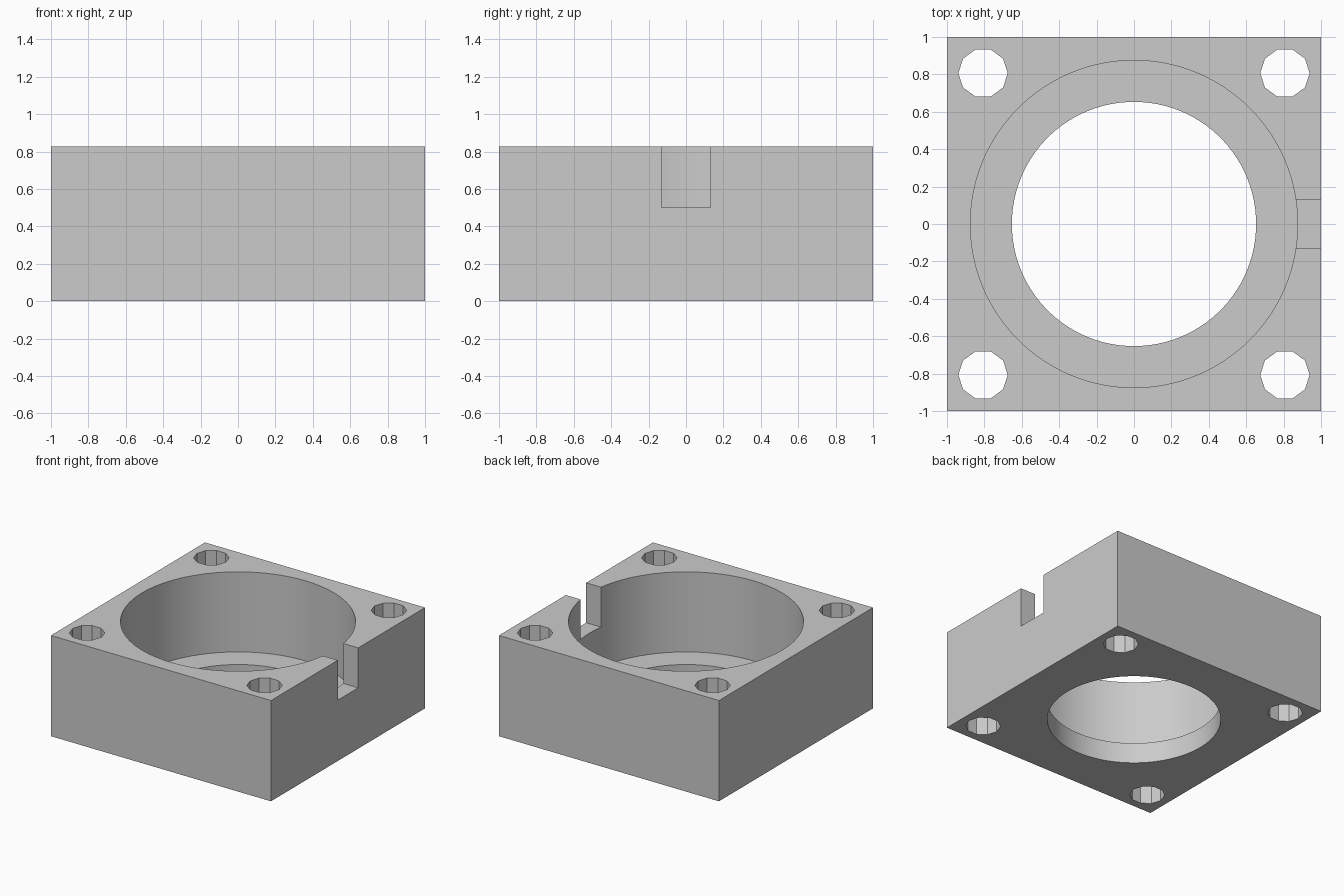
import bpy
import math

if "Cube" in bpy.data.objects:
    bpy.data.objects.remove(bpy.data.objects["Cube"], do_unlink=True)

HEIGHT = 0.828
LEDGE = 0.17        # height of the floor inside the wide bore
SLOT_FLOOR = 0.5
HOLE_POS = 0.807

grey = bpy.data.materials.new("light grey")
grey.use_nodes = True
colour = (0.6, 0.6, 0.6, 1)
grey.diffuse_color = colour
grey.node_tree.nodes["Principled BSDF"].inputs["Base Color"].default_value = colour


def box(name, x0, x1, y0, y1, z0, z1):
    bpy.ops.mesh.primitive_cube_add(
        size=1, location=((x0 + x1) / 2, (y0 + y1) / 2, (z0 + z1) / 2))
    ob = bpy.context.object
    ob.name = name
    ob.scale = (x1 - x0, y1 - y0, z1 - z0)
    bpy.ops.object.transform_apply(location=True, rotation=False, scale=True)
    return ob


def cylinder(name, radius, sides, x, y, z0, z1):
    # turned so that a corner lies on the x axis
    bpy.ops.mesh.primitive_cylinder_add(
        vertices=sides, radius=radius, depth=z1 - z0,
        location=(x, y, (z0 + z1) / 2), rotation=(0, 0, math.pi / 2))
    ob = bpy.context.object
    ob.name = name
    bpy.ops.object.transform_apply(location=True, rotation=True, scale=True)
    return ob


def cut(target, cutter):
    cutter.hide_render = True
    mod = target.modifiers.new(cutter.name, "BOOLEAN")
    mod.operation = "DIFFERENCE"
    mod.solver = "EXACT"
    mod.object = cutter
    bpy.context.view_layer.objects.active = target
    bpy.ops.object.modifier_apply(modifier=mod.name)
    bpy.data.objects.remove(cutter, do_unlink=True)


# Square block
housing = box("housing_block", -1, 1, -1, 1, 0, HEIGHT)
housing.data.materials.append(grey)

# Stepped central bore
cut(housing, cylinder("wide_bore", 0.875, 100, 0, 0, LEDGE, HEIGHT + 0.2))
cut(housing, cylinder("through_bore", 0.653, 100, 0, 0, -0.2, HEIGHT))

# Ten-sided bolt holes in the corners
for sx in (-1, 1):
    for sy in (-1, 1):
        cut(housing, cylinder("bolt_hole", 0.132, 10, sx * HOLE_POS,
                              sy * HOLE_POS, -0.2, HEIGHT + 0.2))

# Cable slot through the left wall
cut(housing, box("cable_slot", 0.7, 1.2, -0.132, 0.132, SLOT_FLOOR, HEIGHT + 0.2))

# Smooth bore walls, crisp edges and faceted bolt holes
bpy.ops.object.select_all(action="DESELECT")
housing.select_set(True)
bpy.context.view_layer.objects.active = housing
bpy.ops.object.shade_smooth_by_angle(angle=math.radians(20))
